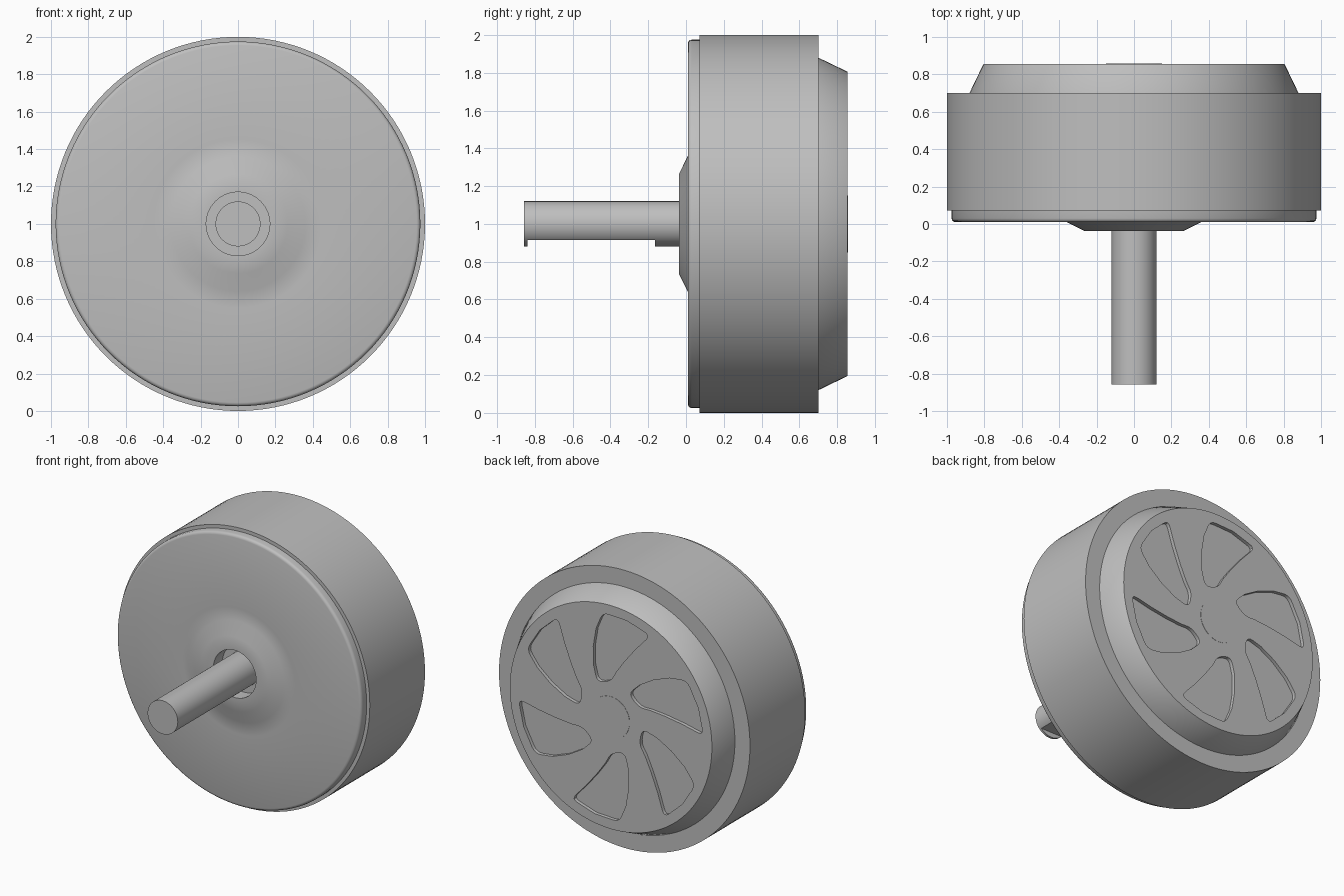
import bpy
import bmesh
import math
from mathutils import Vector

if "Cube" in bpy.data.objects:
    bpy.data.objects.remove(bpy.data.objects["Cube"])

AXIS_Z = 1.0
SEGMENTS = 128

grey = bpy.data.materials.new("satin_grey")
grey.use_nodes = True
grey.diffuse_color = (0.52, 0.52, 0.52, 1)
grey.node_tree.nodes["Principled BSDF"].inputs["Base Color"].default_value = (0.52, 0.52, 0.52, 1)


def finish(name, bm):
    bmesh.ops.remove_doubles(bm, verts=bm.verts, dist=0.0001)
    bmesh.ops.recalc_face_normals(bm, faces=bm.faces)
    mesh = bpy.data.meshes.new(name)
    bm.to_mesh(mesh)
    bm.free()
    mesh.materials.append(grey)
    obj = bpy.data.objects.new(name, mesh)
    bpy.context.collection.objects.link(obj)
    return obj


def lathe(name, profile):
    """Spin (radius, y) points about the motor axis."""
    bm = bmesh.new()
    verts = [bm.verts.new((r, y, AXIS_Z)) for r, y in profile]
    edges = [bm.edges.new(pair) for pair in zip(verts, verts[1:])]
    bmesh.ops.spin(bm, geom=verts + edges, cent=(0, 0, AXIS_Z), axis=(0, 1, 0),
                   angle=2 * math.pi, steps=SEGMENTS)
    return finish(name, bm)


def cut(obj, cutter):
    """Subtract the cutter, keep the result and drop the cutter."""
    mod = obj.modifiers.new("cut", "BOOLEAN")
    mod.operation = "DIFFERENCE"
    mod.solver = "EXACT"
    mod.object = cutter
    cutter.hide_render = True
    graph = bpy.context.evaluated_depsgraph_get()
    result = bpy.data.meshes.new_from_object(obj.evaluated_get(graph))
    obj.modifiers.clear()
    obj.data = result
    bpy.data.objects.remove(cutter)


def smooth(obj):
    bpy.ops.object.select_all(action="DESELECT")
    obj.select_set(True)
    bpy.context.view_layer.objects.active = obj
    bpy.ops.object.shade_smooth_by_angle(angle=math.radians(33))


def rounded(points, radius, steps=4):
    """Round the sharp corners of a closed outline."""
    out = []
    for i, p in enumerate(points):
        a = points[i - 1] - p
        b = points[(i + 1) % len(points)] - p
        if a.angle(b) > math.radians(140):
            out.append(p)
            continue
        start = p + a.normalized() * min(radius, a.length * 0.45)
        end = p + b.normalized() * min(radius, b.length * 0.45)
        for k in range(steps + 1):
            t = k / steps
            out.append(start * (1 - t) ** 2 + p * 2 * t * (1 - t) + end * t * t)
    return out


def polar(radius, degrees):
    a = math.radians(degrees)
    return Vector((radius * math.sin(a), 0, radius * math.cos(a)))


# Main casing: wide band with flat lips
casing = lathe("casing", [(0.90, 0.072), (1.0, 0.072), (1.0, 0.70), (0.85, 0.70)])

# Front plate with rounded rim, raised hub and shaft opening
front_plate = lathe("front_plate", [
    (0, 0.065), (0.17, 0.065), (0.17, -0.037), (0.265, -0.037), (0.36, 0.01), (0.45, 0.01),
    (0.955, 0.01), (0.965, 0.013), (0.972, 0.02), (0.975, 0.03), (0.975, 0.10)])

# Back cover: tapered disc
back_cover = lathe("back_cover", [(0, 0.66), (0.88, 0.66), (0.88, 0.70), (0.805, 0.855), (0, 0.855)])

# Six swept vent recesses in the back cover
edge_a = [(0.25, 26), (0.37, 22), (0.495, 16.5), (0.62, 11), (0.74, 5)]
edge_b = [(0.74, -10), (0.74, -25), (0.58, -20), (0.445, -14), (0.34, -7), (0.26, 0)]
bm = bmesh.new()
for blade in range(6):
    outline = [polar(r, a + 60 * blade) for r, a in edge_a + edge_b]
    offset = Vector((0, 0.83, AXIS_Z))
    face = bm.faces.new([bm.verts.new(p + offset) for p in rounded(outline, 0.05)])
    extruded = bmesh.ops.extrude_face_region(bm, geom=[face])["geom"]
    moved = [g for g in extruded if isinstance(g, bmesh.types.BMVert)]
    bmesh.ops.translate(bm, verts=moved, vec=(0, 0.1, 0))
cut(back_cover, finish("vent_cutter", bm))

# Round bearing cap at the centre of the back
bearing_cap = lathe("bearing_cap", [(0.15, 0.85), (0.15, 0.857), (0, 0.857)])

# Drive shaft with a flat milled along its underside
shaft = lathe("shaft", [(0, 0.08), (0.12, 0.08), (0.12, -0.857), (0, -0.857)])
bm = bmesh.new()
bmesh.ops.create_cube(bm, size=1)
bmesh.ops.scale(bm, verts=bm.verts, vec=(0.4, 0.675, 0.2))
bmesh.ops.translate(bm, verts=bm.verts, vec=(0, -0.5025, AXIS_Z - 0.185))
cut(shaft, finish("flat_cutter", bm))

for part in (casing, front_plate, back_cover, bearing_cap, shaft):
    smooth(part)
